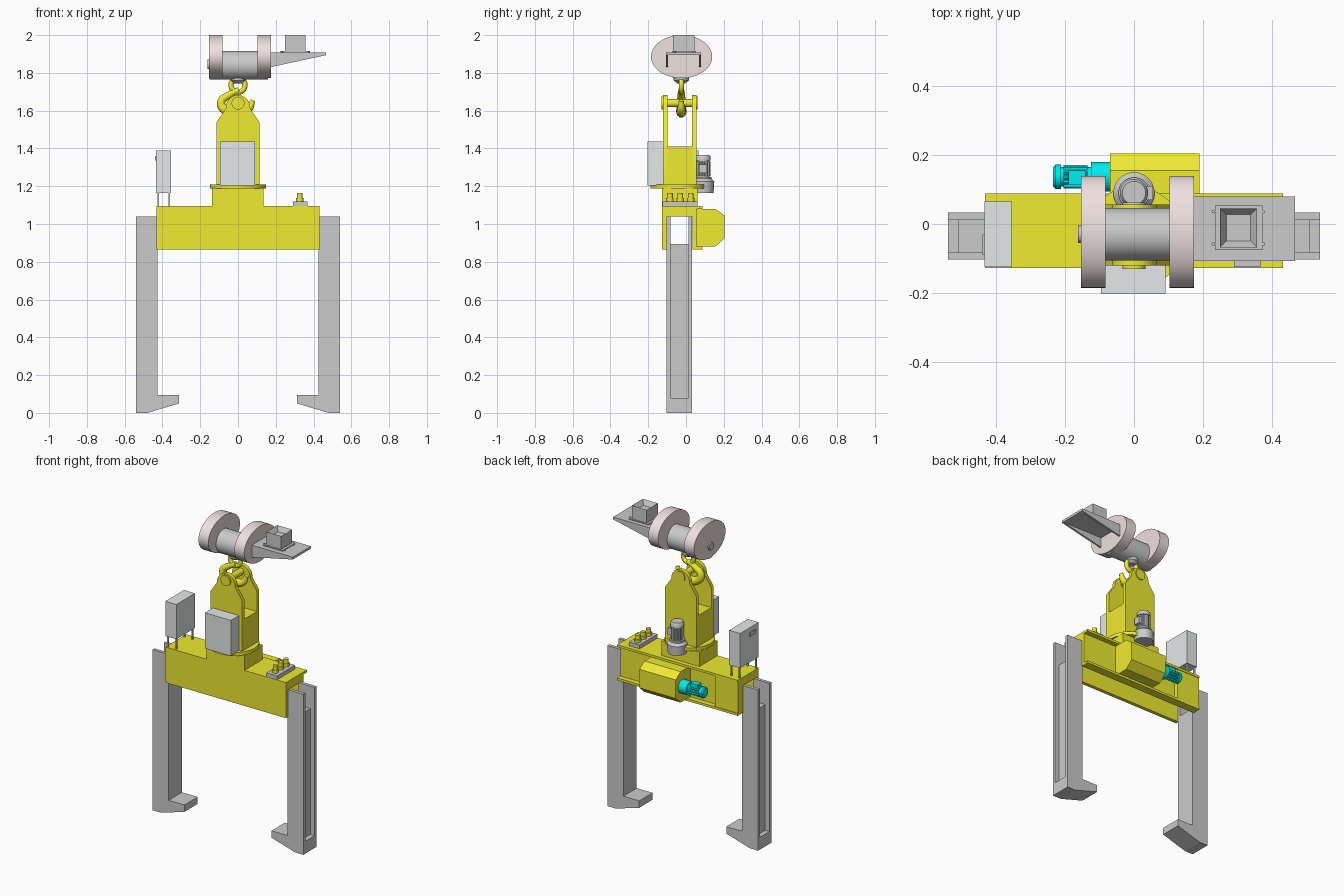
import bpy, bmesh
from math import sin, cos, pi, radians
from mathutils import Vector

if "Cube" in bpy.data.objects:
    bpy.data.objects.remove(bpy.data.objects["Cube"])


def mat(name, r, g, b):
    m = bpy.data.materials.new(name)
    m.diffuse_color = (r, g, b, 1)
    m.use_nodes = True
    m.node_tree.nodes["Principled BSDF"].inputs["Base Color"].default_value = m.diffuse_color
    return m


YEL = mat("yellow", 0.86, 0.83, 0.03)
CYAN = mat("cyan", 0.0, 0.85, 0.87)
PINK = mat("pink", 0.86, 0.75, 0.74)
PALE = mat("pale_grey", 0.78, 0.81, 0.81)
GREY = mat("grey", 0.6, 0.6, 0.6)


def finish(name, bm, m, smooth=False):
    bmesh.ops.recalc_face_normals(bm, faces=bm.faces)
    me = bpy.data.meshes.new(name)
    bm.to_mesh(me)
    bm.free()
    ob = bpy.data.objects.new(name, me)
    bpy.context.collection.objects.link(ob)
    me.materials.append(m)
    if smooth:
        bpy.ops.object.select_all(action='DESELECT')
        ob.select_set(True)
        bpy.context.view_layer.objects.active = ob
        bpy.ops.object.shade_smooth_by_angle(angle=radians(35))
    return ob


def place(axis, u, v, w):
    # u, v lie across the axis, w along it
    return {'x': (w, u, v), 'y': (u, w, v), 'z': (u, v, w)}[axis]


def prism(name, pts, axis, a, b, m=GREY, smooth=False):
    bm = bmesh.new()
    lo = [bm.verts.new(place(axis, u, v, a)) for u, v in pts]
    hi = [bm.verts.new(place(axis, u, v, b)) for u, v in pts]
    bm.faces.new(lo)
    bm.faces.new(hi)
    n = len(pts)
    for i in range(n):
        j = (i + 1) % n
        bm.faces.new((lo[i], lo[j], hi[j], hi[i]))
    return finish(name, bm, m, smooth)


def box(name, x0, x1, y0, y1, z0, z1, m=GREY):
    return prism(name, [(x0, y0), (x1, y0), (x1, y1), (x0, y1)], 'z', z0, z1, m)


def ring(cu, cv, ru, rv, n=40, a0=0, a1=2 * pi):
    return [(cu + ru * cos(a0 + (a1 - a0) * i / n), cv + rv * sin(a0 + (a1 - a0) * i / n)) for i in range(n)]


def lathe(name, cu, cv, axis, prof, m=GREY, n=32):
    # prof: (position along axis, radius)
    bm = bmesh.new()
    rows = [[bm.verts.new(place(axis, u, v, w)) for u, v in ring(cu, cv, r, r, n)] for w, r in prof]
    bm.faces.new(rows[0])
    bm.faces.new(rows[-1])
    for p, q in zip(rows, rows[1:]):
        for i in range(n):
            j = (i + 1) % n
            bm.faces.new((p[i], p[j], q[j], q[i]))
    return finish(name, bm, m, True)


def finned(name, cu, cv, axis, a, b, r0, r1, m):
    pts = []
    for i in range(48):
        r = r1 if i % 4 < 2 else r0
        t = 2 * pi * i / 48
        pts.append((cu + r * cos(t), cv + r * sin(t)))
    prism(name, pts, axis, a, b, m)


# Gripper legs with hooked feet, open channel on the outer side
for s, side in ((1, "right"), (-1, "left")):
    def leg(xo, top):
        pts = [(0.54, 0), (0.48, 0), (0.312, 0.05), (0.312, 0.095), (0.425, 0.095), (0.425, top)]
        pts += [(xo, top), (xo, 0.08), (0.54, 0.08)] if xo < 0.54 else [(0.54, top)]
        return [(s * x, z) for x, z in pts]
    prism(side + "_leg_front_flange", leg(0.54, 1.04), 'y', -0.103, -0.082)
    prism(side + "_leg_back_flange", leg(0.54, 1.04), 'y', 0.012, 0.033)
    prism(side + "_leg_web", leg(0.51, 0.895), 'y', -0.082, 0.012)

# Main beam, hollow with open underside and channelled back
prism("main_beam", [(-0.127, 1.095), (0.088, 1.095), (0.088, 1.08), (0.055, 1.08), (0.055, 0.88),
                    (0.088, 0.88), (0.088, 0.865), (0.034, 0.865), (0.034, 1.04), (-0.104, 1.04),
                    (-0.104, 0.865), (-0.127, 0.865)], 'x', -0.432, 0.432, YEL)
box("beam_back_panel", -0.432, -0.265, 0.05, 0.084, 0.88, 1.08, YEL)

# Drive housing and its motor
prism("drive_housing", [(0.05, 1.08), (0.155, 1.08), (0.205, 1.045), (0.205, 0.925),
                        (0.155, 0.88), (0.05, 0.88)], 'x', -0.07, 0.19, YEL)
lathe("drive_motor", 0.137, 0.98, 'x', [(-0.07, 0.043), (-0.125, 0.043), (-0.125, 0.028), (-0.212, 0.028),
                                        (-0.212, 0.035), (-0.228, 0.035), (-0.235, 0.028)], CYAN)
finned("drive_motor_fins", 0.137, 0.98, 'x', -0.205, -0.135, 0.028, 0.034, CYAN)
box("drive_motor_terminal_box", -0.19, -0.14, 0.115, 0.155, 1.0, 1.025, CYAN)

# Neck, turntable and hanger frame
box("neck", -0.138, 0.135, -0.127, 0.06, 1.09, 1.19, YEL)
lathe("turntable", 0, -0.04, 'z', [(1.188, 0.148), (1.21, 0.148)], YEL, 48)
box("hanger_block", -0.113, 0.113, -0.1, 0.035, 1.2, 1.41, YEL)
cheek = [(0.113, 1.2), (0.113, 1.54), (0.065, 1.61)] + ring(0, 1.615, 0.065, 0.068, 16, 0.1, pi) \
    + [(-0.065, 1.61), (-0.113, 1.54), (-0.113, 1.2)]
prism("hanger_front_plate", cheek, 'y', -0.121, -0.097, YEL, True)
prism("hanger_back_plate", cheek, 'y', 0.032, 0.056, YEL, True)
lathe("hanger_pin", 0, 1.64, 'y', [(-0.13, 0.034), (-0.12, 0.034), (-0.12, 0.021), (0.055, 0.021),
                                   (0.055, 0.034), (0.062, 0.034)], YEL)

# Crane hook: tapered sweep around the pin plus an eye
cu = bpy.data.curves.new("crane_hook", 'CURVE')
cu.dimensions = '3D'
cu.bevel_depth = 0.018
cu.bevel_resolution = 3
cu.use_fill_caps = True
cu.resolution_u = 8
path = [(0.005, 1.71, 0.9), (-0.045, 1.685, 1.1), (-0.09, 1.64, 1.3), (-0.06, 1.60, 1.5),
        (0, 1.592, 1.5), (0.055, 1.607, 1.2), (0.08, 1.655, 0.7)]
sp = cu.splines.new('BEZIER')
sp.bezier_points.add(len(path) - 1)
for p, (x, z, r) in zip(sp.bezier_points, path):
    p.co = (x, -0.025, z)
    p.radius = r
    p.handle_left_type = p.handle_right_type = 'AUTO'
hook = bpy.data.objects.new("crane_hook", cu)
bpy.context.collection.objects.link(hook)
hook.data.materials.append(YEL)
bpy.ops.object.select_all(action='DESELECT')
hook.select_set(True)
bpy.context.view_layer.objects.active = hook
bpy.ops.object.convert(target='MESH')
bpy.ops.mesh.primitive_torus_add(location=(0, -0.025, 1.735), rotation=(pi / 2, 0, 0), major_radius=0.037,
                                 minor_radius=0.014, major_segments=32, minor_segments=10)
eye = bpy.context.object
eye.name = "hook_eye"
eye.data.materials.append(YEL)
bpy.ops.object.shade_smooth()

# Swivel motor behind the frame
lathe("swivel_gearbox", 0, 0.09, 'z', [(1.165, 0.056), (1.225, 0.06), (1.24, 0.045)])
lathe("swivel_motor", 0, 0.09, 'z', [(1.235, 0.045), (1.25, 0.045), (1.25, 0.034), (1.335, 0.034),
                                     (1.335, 0.041), (1.355, 0.041), (1.366, 0.034)])
finned("swivel_motor_fins", 0, 0.09, 'z', 1.255, 1.332, 0.034, 0.04, GREY)
box("swivel_terminal_box", 0.03, 0.055, 0.07, 0.11, 1.27, 1.315)

# Control cabinets
box("front_cabinet", -0.095, 0.091, -0.203, -0.12, 1.205, 1.436, PALE)
box("side_cabinet", -0.433, -0.354, -0.125, 0.065, 1.165, 1.39, PALE)
box("cabinet_handle", -0.44, -0.43, -0.09, -0.03, 1.335, 1.36, GREY)
for x in (-0.425, -0.367):
    for y in (-0.118, 0.048):
        box("cabinet_post", x, x + 0.008, y, y + 0.01, 1.09, 1.17, PALE)

# Valve bank on the beam
box("valve_plate", 0.29, 0.367, -0.125, 0.06, 1.093, 1.12)
for y in (-0.085, -0.03, 0.025):
    lathe("valve", 0.327, y, 'z', [(1.118, 0.02), (1.138, 0.02), (1.138, 0.015), (1.165, 0.015)], YEL, 20)

# Hoist drum with oval end flanges
lathe("drum_barrel", -0.03, 1.84, 'x', [(-0.15, 0.076), (0.16, 0.076)], GREY, 48)
lathe("drum_end_hub", -0.03, 1.845, 'x', [(-0.162, 0.025), (-0.14, 0.025)], GREY, 24)
lathe("drum_lower_boss", 0, -0.025, 'z', [(1.745, 0.022), (1.76, 0.04), (1.79, 0.042)])
for x in (-0.154, 0.103):
    prism("drum_flange", ring(-0.023, 1.886, 0.162, 0.114, 56), 'x', x, x + 0.071, PINK, True)

# Outrigger bracket with gussets and socket box
box("bracket_plate", 0.17, 0.467, -0.107, 0.08, 1.894, 1.909)
for y in (-0.107, 0.068):
    prism("bracket_gusset", [(0.17, 1.83), (0.467, 1.894), (0.467, 1.9), (0.17, 1.9)], 'y', y, y + 0.012)
box("socket_base", 0.235, 0.372, -0.075, 0.053, 1.908, 1.915)
bm = bmesh.new()
bmesh.ops.create_cube(bm, size=1)
for v in bm.verts:
    v.co = Vector((0.303 + v.co.x * 0.107, -0.011 + v.co.y * 0.113, 1.956 + v.co.z * 0.088))
bm.faces.ensure_lookup_table()
top = max(bm.faces, key=lambda f: f.calc_center_median().z)
bmesh.ops.inset_region(bm, faces=[top], thickness=0.026)
bmesh.ops.translate(bm, vec=(0, 0, -0.03), verts=top.verts)
finish("socket_box", bm, GREY)
for x in (0.23, 0.375):
    for y in (-0.058, 0.036):
        lathe("bracket_bolt", x, y, 'z', [(1.905, 0.005), (1.917, 0.005)], GREY, 8)
